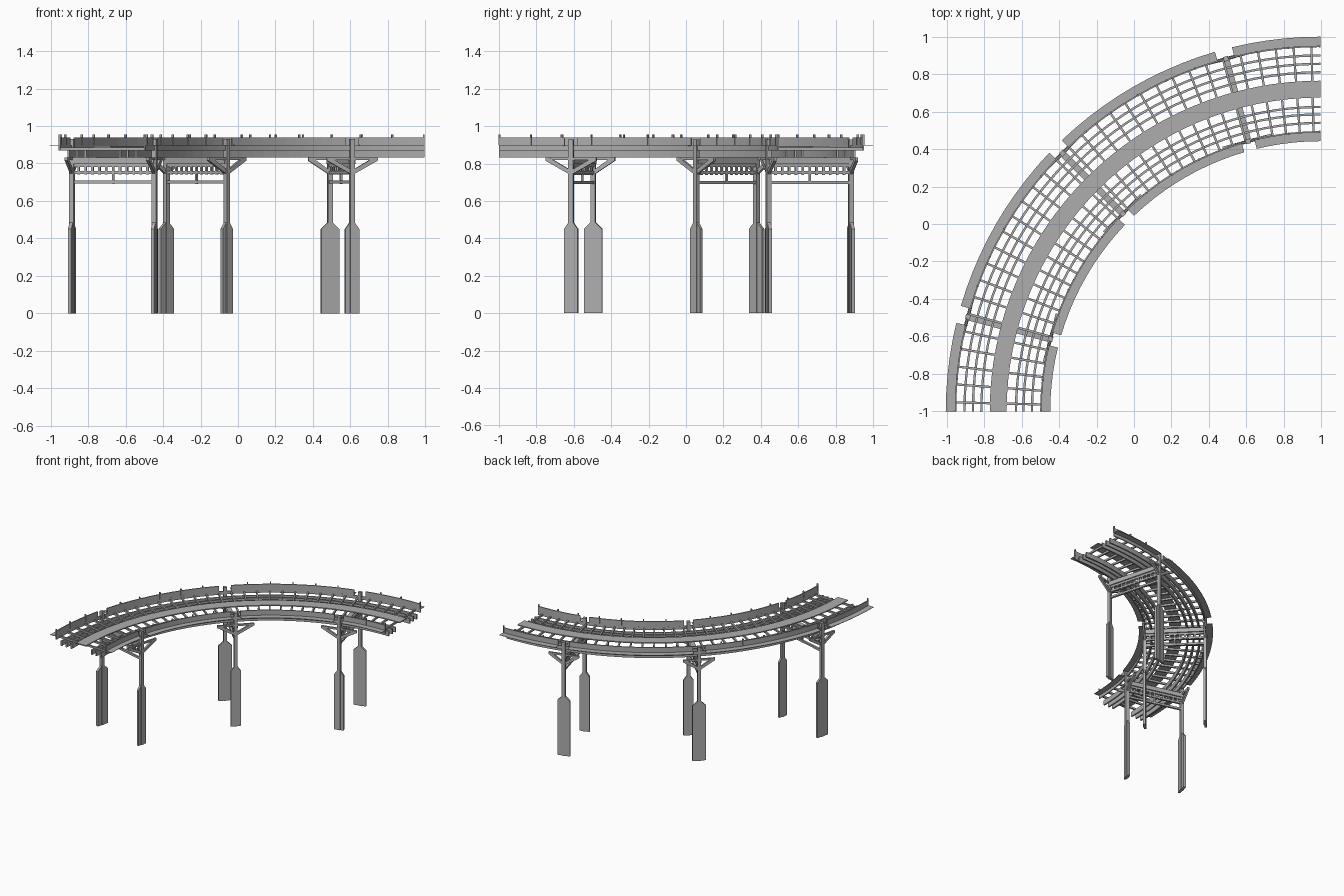
import bpy, bmesh
from math import sin, cos, radians

cube = bpy.data.objects.get("Cube")
if cube:
    bpy.data.objects.remove(cube)

CX, CY = 0.995, -1.0
BENTS = (15, 45, 75)
GAP = 1.35
R_OUT, R_IN = 1.948, 1.492

grey = bpy.data.materials.new("weathered grey")
grey.use_nodes = True
colour = (0.42, 0.42, 0.42, 1)
grey.diffuse_color = colour
grey.node_tree.nodes["Principled BSDF"].inputs["Base Color"].default_value = colour


def point(angle, r, t, z):
    """Polar frame: angle from the far end, radius, tangent offset, height."""
    a = radians(angle)
    return (CX - r * sin(a) - t * cos(a), CY + r * cos(a) - t * sin(a), z)


def skin(bm, rings):
    """Join equal rings of points into a closed solid."""
    loops = [[bm.verts.new(p) for p in ring] for ring in rings]
    n = len(loops[0])
    for a, b in zip(loops, loops[1:]):
        for i in range(n):
            j = (i + 1) % n
            bm.faces.new((a[i], a[j], b[j], b[i]))
    bm.faces.new(loops[0][::-1])
    bm.faces.new(loops[-1])


def prism(bm, angle, r0, r1, outline):
    """Extrude a (tangent, height) outline from one radius to another."""
    skin(bm, [[point(angle, r, t, z) for t, z in outline] for r in (r0, r1)])


def box(bm, angle, r0, r1, t0, t1, z0, z1):
    prism(bm, angle, r0, r1, [(t0, z0), (t1, z0), (t1, z1), (t0, z1)])


def arc(bm, a0, a1, r0, r1, z0, z1):
    """Curved bar of rectangular section."""
    steps = max(2, round((a1 - a0) / 2.8125))
    rings = []
    for i in range(steps + 1):
        a = a0 + (a1 - a0) * i / steps
        rings.append([point(a, r, 0, z) for r, z in
                      ((r0, z0), (r1, z0), (r1, z1), (r0, z1))])
    skin(bm, rings)


def finish(bm, name):
    bmesh.ops.recalc_face_normals(bm, faces=bm.faces)
    mesh = bpy.data.meshes.new(name)
    bm.to_mesh(mesh)
    bm.free()
    mesh.materials.append(grey)
    bpy.context.collection.objects.link(bpy.data.objects.new(name, mesh))


# Curved girders under the ties
bm = bmesh.new()
for r in (1.9, 1.855, 1.81, 1.625, 1.585, 1.54):
    arc(bm, 0, 90, r - 0.006, r + 0.006, 0.832, 0.872)
finish(bm, "girders")

# Radial ties
bm = bmesh.new()
for i in range(32):
    box(bm, (i + 0.5) * 90 / 32, R_IN, R_OUT, -0.006, 0.006, 0.87, 0.885)
finish(bm, "ties")

# Central walkway
bm = bmesh.new()
arc(bm, 0, 90, 1.675, 1.765, 0.885, 0.893)
finish(bm, "walkway")

# Edge stringers, continuous on both sides
bm = bmesh.new()
for r in (R_IN, R_OUT):
    arc(bm, 0, 90, r - 0.004, r + 0.004, 0.87, 0.896)
finish(bm, "edge_stringers")

# Parapets and outer ledges, broken at each post
walls, ledges = bmesh.new(), bmesh.new()
ends = [0] + [a + s * GAP for a in BENTS for s in (-1, 1)] + [90]
for a0, a1 in zip(ends[::2], ends[1::2]):
    for r in (R_IN, R_OUT):
        arc(walls, a0, a1, r - 0.004, r + 0.004, 0.895, 0.94)
    arc(ledges, a0, a1, R_OUT + 0.004, 2.0, 0.895, 0.898)
    arc(ledges, a0, a1, 1.442, R_IN - 0.004, 0.895, 0.898)
finish(walls, "parapets")
finish(ledges, "ledges")

# Small stanchions along the parapets
bm = bmesh.new()
for r, count in ((R_OUT, 19), (R_IN, 15)):
    for i in range(count):
        a = 0.1 + i * 89.8 / (count - 1)
        if min(abs(a - b) for b in BENTS) > GAP:
            box(bm, a, r - 0.006, r + 0.006, -0.004, 0.004, 0.9, 0.955)
finish(bm, "stanchions")

# Posts with broad footings and knee braces
posts, footings, braces = bmesh.new(), bmesh.new(), bmesh.new()
for a in BENTS:
    for r, half, reach in ((R_OUT, 0.05, 0.12), (R_IN, 0.038, 0.14)):
        box(posts, a, r - 0.013, r + 0.013, -0.013, 0.013, 0, 0.93)
        for s in (-1, 1):
            prism(footings, a, r - 0.009, r + 0.009,
                  [(s * 0.013, 0), (s * half, 0), (s * half, 0.45),
                   (s * 0.013, 0.485)])
            prism(braces, a, r - 0.008, r + 0.008,
                  [(s * 0.012, 0.745), (s * reach, 0.815), (s * reach, 0.832),
                   (s * (reach - 0.02), 0.832), (s * 0.012, 0.77)])
        box(braces, a, r - 0.007, r + 0.007, -reach, reach, 0.818, 0.832)
finish(posts, "posts")
finish(footings, "post_footings")
finish(braces, "knee_braces")

# Cross frames between each pair of posts
bm = bmesh.new()
mid = (R_IN + R_OUT) / 2
for a in BENTS:
    box(bm, a, R_IN, R_OUT, -0.018, 0.018, 0.798, 0.832)
    for z0, z1 in ((0.782, 0.798), (0.745, 0.76), (0.692, 0.708)):
        box(bm, a, R_IN, R_OUT, -0.008, 0.008, z0, z1)
    for i in range(1, 12):
        r = R_IN + (R_OUT - R_IN) * i / 12
        box(bm, a, r - 0.006, r + 0.006, -0.006, 0.006, 0.74, 0.785)
    box(bm, a, mid - 0.006, mid + 0.006, -0.006, 0.006, 0.69, 0.75)
finish(bm, "cross_frames")
